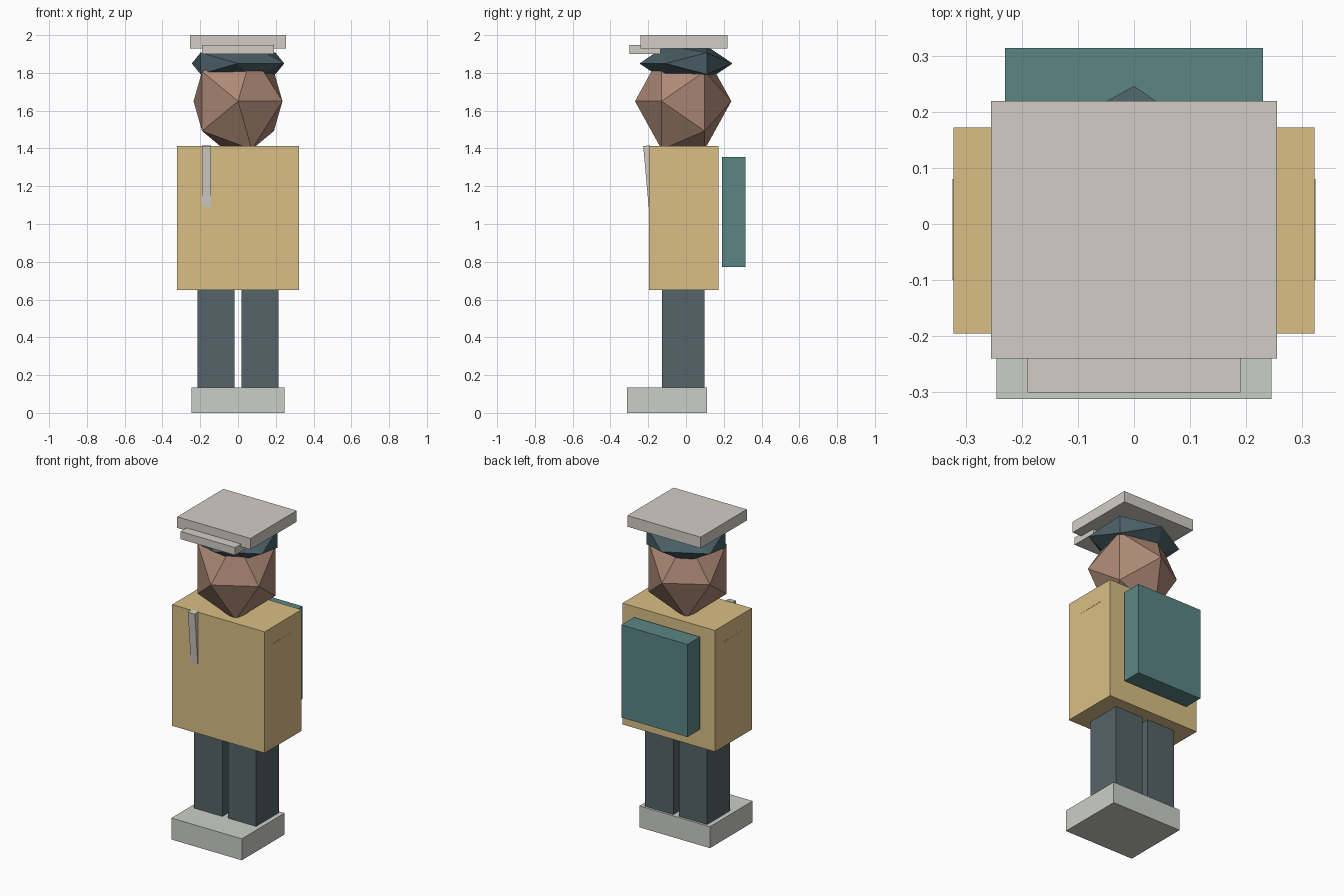
import bpy, math

if "Cube" in bpy.data.objects:
    bpy.data.objects.remove(bpy.data.objects["Cube"])

def mat(name, r, g, b):
    m = bpy.data.materials.new(name)
    m.diffuse_color = (r, g, b, 1)
    m.use_nodes = True
    m.node_tree.nodes["Principled BSDF"].inputs["Base Color"].default_value = m.diffuse_color
    return m

tan = mat("tan", 0.70, 0.52, 0.24)
slate = mat("slate", 0.09, 0.125, 0.135)
teal = mat("teal", 0.105, 0.24, 0.235)
skin = mat("skin", 0.42, 0.25, 0.18)
hair_mat = mat("dark_slate", 0.07, 0.115, 0.135)
pale = mat("pale", 0.60, 0.62, 0.57)
cream = mat("cream", 0.65, 0.61, 0.56)

def box(name, lo, hi, m, rot_x=0):
    mid = [(a + b) / 2 for a, b in zip(lo, hi)]
    bpy.ops.mesh.primitive_cube_add(size=1, location=mid, rotation=(rot_x, 0, 0))
    o = bpy.context.object
    o.name = name
    o.scale = [b - a for a, b in zip(lo, hi)]
    o.data.materials.append(m)
    return o

def ball(name, loc, radii, m):
    # 20-sided ball with its pole facing forward
    bpy.ops.mesh.primitive_ico_sphere_add(subdivisions=1, radius=1, location=loc,
                                          rotation=(math.pi / 2, 0, 0))
    o = bpy.context.object
    o.name = name
    o.scale = (radii[0], radii[2], radii[1])
    o.data.materials.append(m)
    return o

# feet and legs
box("shoes", (-0.245, -0.312, 0), (0.245, 0.112, 0.135), pale)
for side, x in (("left", -0.1175), ("right", 0.1175)):
    box(side + "_leg", (x - 0.098, -0.128, 0.12), (x + 0.098, 0.098, 0.67), slate)

# coat with faint sleeve edges
box("coat", (-0.322, -0.195, 0.65), (0.322, 0.172, 1.413), tan)
for side, s in (("left", -1), ("right", 1)):
    x = s * 0.312
    box(side + "_sleeve_edge", (x - 0.0112, -0.1, 1.304), (x + 0.0112, 0.08, 1.309), tan)

# satchel on the back and pen-like strap on the chest
box("satchel", (-0.23, 0.19, 0.772), (0.23, 0.314, 1.355), teal)
box("chest_strap", (-0.19, -0.212, 1.09), (-0.142, -0.177, 1.415), cream, 0.09)

# head, hair and flat cap
ball("head", (0, -0.015, 1.65), (0.263, 0.255, 0.30), skin)
ball("hair", (0, 0, 1.85), (0.274, 0.246, 0.108), hair_mat)
box("cap_top", (-0.255, -0.24, 1.93), (0.255, 0.219, 2.0), cream)
box("cap_brim", (-0.19, -0.30, 1.90), (0.19, -0.135, 1.948), cream)
